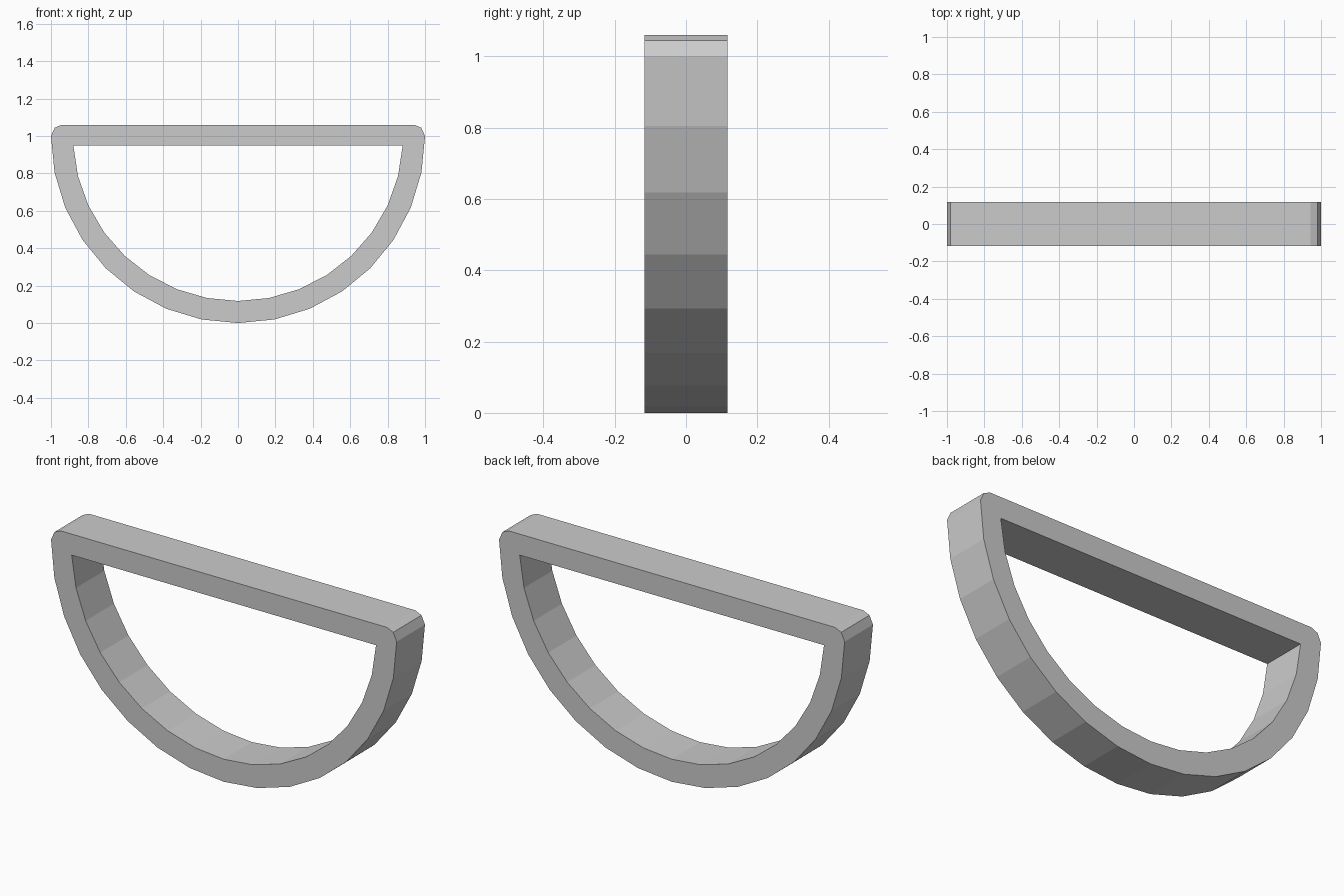
import bpy, bmesh
from math import sin, cos, radians

if "Cube" in bpy.data.objects:
    bpy.data.objects.remove(bpy.data.objects["Cube"])

SEGMENTS = 16
DEPTH = 0.234


def arc(bm, radius, half_angle):
    """Lower arc from right to left, centred at z = 1."""
    verts = []
    for i in range(SEGMENTS + 1):
        a = radians(half_angle) * (1 - 2 * i / SEGMENTS)
        verts.append(bm.verts.new((radius * sin(a), -DEPTH / 2, 1 - radius * cos(a))))
    return verts


# Plain grey finish
grey = bpy.data.materials.new("light grey")
grey.use_nodes = True
colour = (0.6, 0.6, 0.6, 1)
grey.diffuse_color = colour
grey.node_tree.nodes["Principled BSDF"].inputs["Base Color"].default_value = colour

# Front face: curved band closed by a straight bar with clipped corners
bm = bmesh.new()
outer = arc(bm, 1.0, 90)
inner = arc(bm, 0.882, 86.75)
for i in range(SEGMENTS):
    bm.faces.new((outer[i], outer[i + 1], inner[i + 1], inner[i]))
corners = [bm.verts.new((x, -DEPTH / 2, z)) for x, z in
           ((-0.98, 1.044), (-0.943, 1.06), (0.943, 1.06), (0.98, 1.044))]
bm.faces.new([outer[-1]] + corners + [outer[0], inner[0], inner[-1]])

# Give the frame its depth
result = bmesh.ops.extrude_face_region(bm, geom=bm.faces[:], use_keep_orig=True)
moved = [g for g in result["geom"] if isinstance(g, bmesh.types.BMVert)]
bmesh.ops.translate(bm, verts=moved, vec=(0, DEPTH, 0))
bmesh.ops.recalc_face_normals(bm, faces=bm.faces[:])

mesh = bpy.data.meshes.new("half_round_frame")
bm.to_mesh(mesh)
bm.free()
mesh.materials.append(grey)
frame = bpy.data.objects.new("half_round_frame", mesh)
bpy.context.collection.objects.link(frame)
